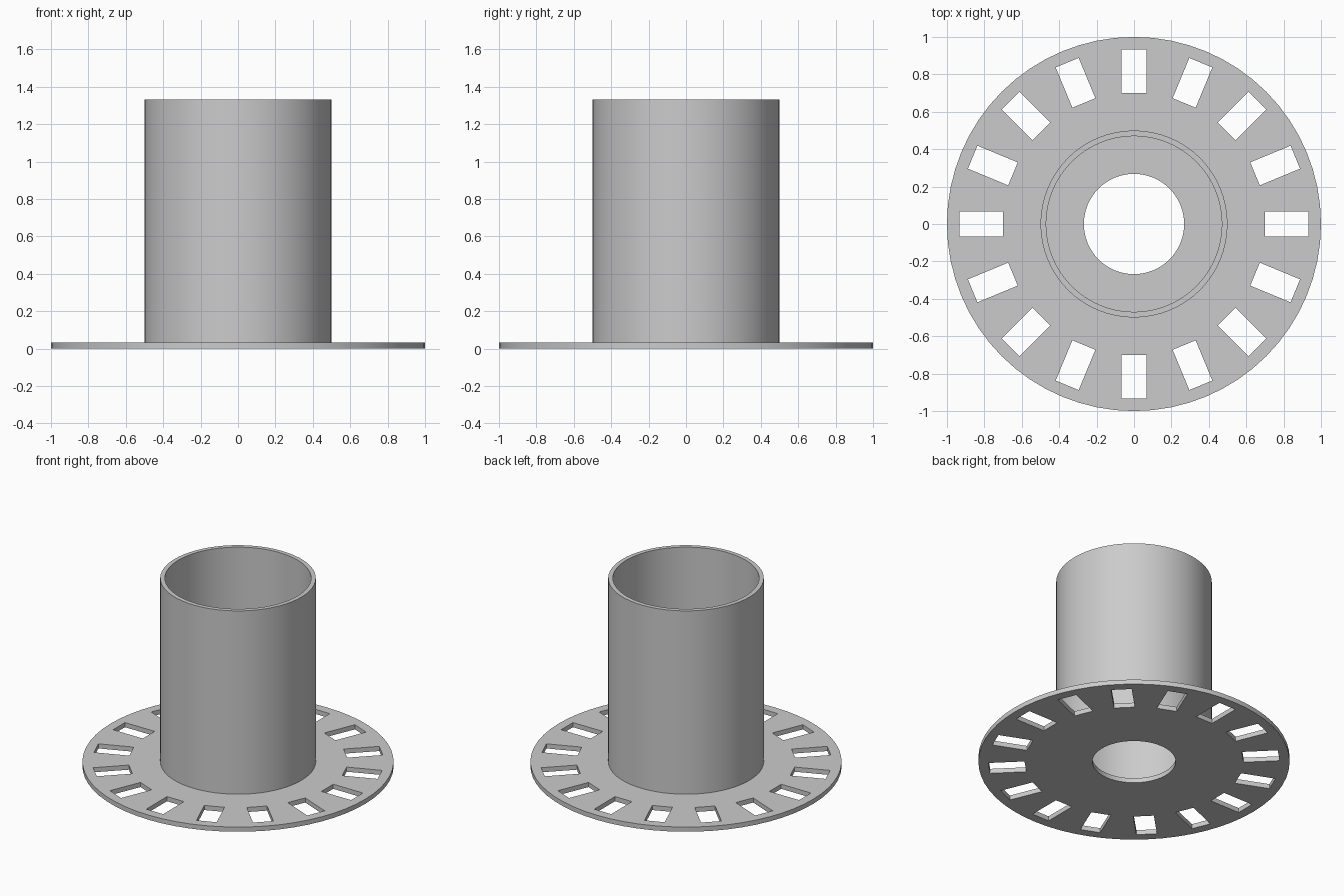
import bpy, bmesh, math
from mathutils import Matrix, Vector

cube = bpy.data.objects.get("Cube")
if cube:
    bpy.data.objects.remove(cube)

SEGMENTS = 64
SLOTS = 16
BASE = 0.033
HEIGHT = 1.333

grey = bpy.data.materials.new("light grey")
grey.use_nodes = True
colour = (0.6, 0.6, 0.6, 1)
grey.diffuse_color = colour
grey.node_tree.nodes["Principled BSDF"].inputs["Base Color"].default_value = colour


def add_object(name, bm):
    bmesh.ops.recalc_face_normals(bm, faces=bm.faces)
    mesh = bpy.data.meshes.new(name)
    bm.to_mesh(mesh)
    bm.free()
    mesh.materials.append(grey)
    obj = bpy.data.objects.new(name, mesh)
    bpy.context.collection.objects.link(obj)
    return obj


def lathe(name, profile):
    """Spin a closed (radius, height) profile around z."""
    bm = bmesh.new()
    verts = [bm.verts.new((r, 0, z)) for r, z in profile]
    edges = [bm.edges.new((v, verts[i - 1])) for i, v in enumerate(verts)]
    bmesh.ops.spin(bm, geom=verts + edges, cent=(0, 0, 0), axis=(0, 0, 1),
                   angle=math.tau, steps=SEGMENTS, use_merge=True)
    bmesh.ops.remove_doubles(bm, verts=bm.verts, dist=1e-5)
    return add_object(name, bm)


# Flange and open tube in one turned body
body = lathe("flanged_tube", [
    (0.268, 0), (1.0, 0), (1.0, BASE), (0.5, BASE),
    (0.5, HEIGHT), (0.47, HEIGHT), (0.47, BASE), (0.268, BASE)])

# Ring of radial slot cutters
bm = bmesh.new()
for i in range(SLOTS):
    place = (Matrix.Rotation(math.tau * i / SLOTS, 4, "Z")
             @ Matrix.Translation((0.817, 0, BASE / 2))
             @ Matrix.Diagonal(Vector((0.233, 0.133, 0.2, 1))))
    bmesh.ops.create_cube(bm, size=1, matrix=place)
cutter = add_object("slot_cutters", bm)
cutter.hide_render = True

# Cut the slots
bpy.context.view_layer.objects.active = body
body.select_set(True)
cut = body.modifiers.new("slots", "BOOLEAN")
cut.operation = "DIFFERENCE"
cut.solver = "EXACT"
cut.object = cutter
bpy.ops.object.modifier_apply(modifier=cut.name)
bpy.data.objects.remove(cutter)
bpy.ops.object.shade_smooth_by_angle(angle=math.radians(30))
